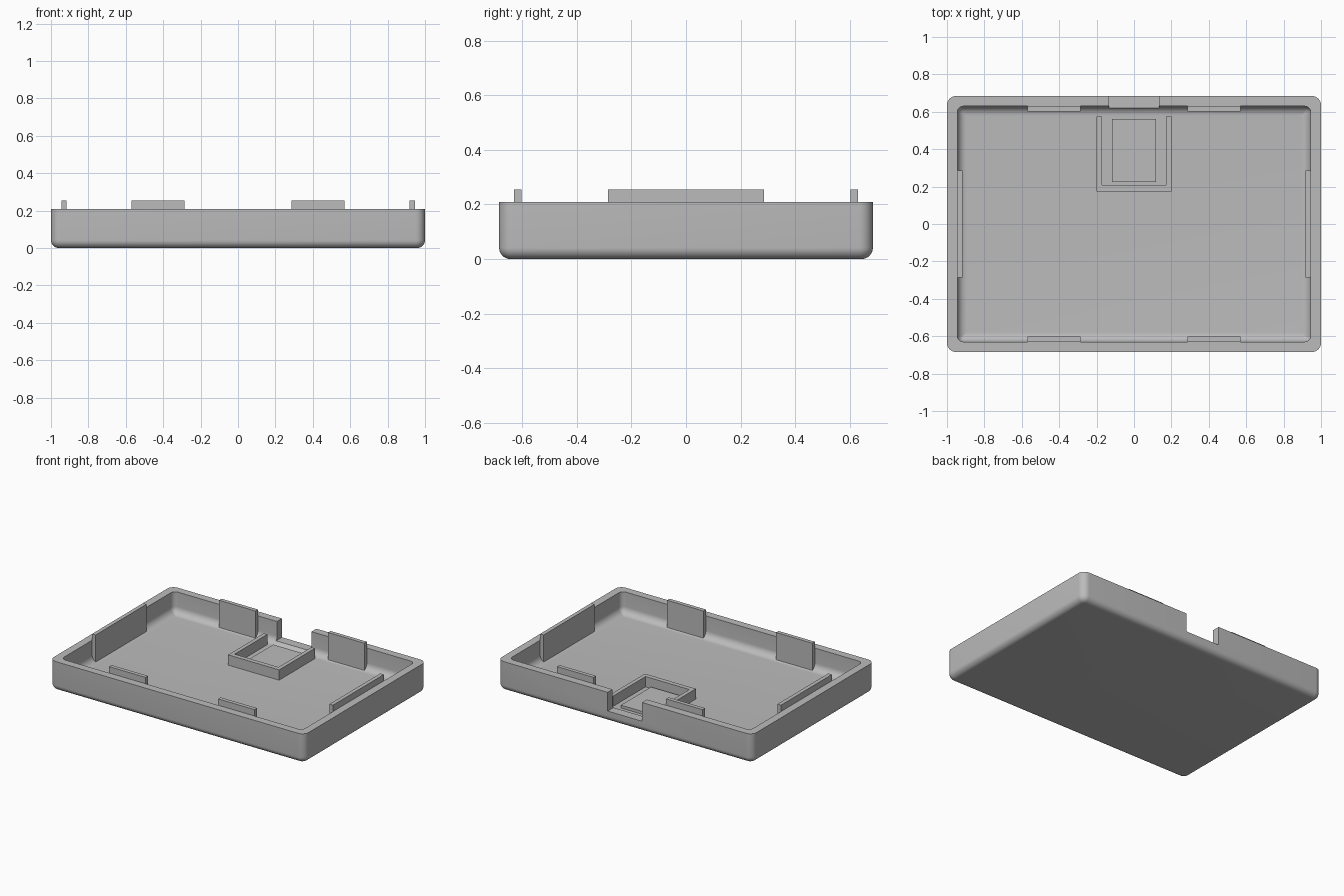
import bpy, bmesh
from math import sin, cos, pi

if "Cube" in bpy.data.objects:
    bpy.data.objects.remove(bpy.data.objects["Cube"], do_unlink=True)

grey = bpy.data.materials.new("plain grey")
grey.use_nodes = True
COLOUR = (0.5, 0.5, 0.5, 1)
grey.diffuse_color = COLOUR
grey.node_tree.nodes["Principled BSDF"].inputs["Base Color"].default_value = COLOUR

HX, HY, RIM = 1.0, 0.685, 0.21      # outer half sizes and rim height
IX, IY, FLOOR = 0.945, 0.63, 0.057  # cavity half sizes and floor height
TAB_TOP = 0.255
STEPS = 8


def add_object(name, bm):
    bmesh.ops.recalc_face_normals(bm, faces=bm.faces[:])
    mesh = bpy.data.meshes.new(name)
    bm.to_mesh(mesh)
    bm.free()
    mesh.materials.append(grey)
    obj = bpy.data.objects.new(name, mesh)
    bpy.context.collection.objects.link(obj)
    return obj


def box(name, x, y, z):
    """Box from (low, high) pairs."""
    bm = bmesh.new()
    bmesh.ops.create_cube(bm, size=1)
    for v in bm.verts:
        v.co = [(a + b) / 2 + c * (b - a) for c, (a, b) in zip(v.co, (x, y, z))]
    return add_object(name, bm)


def rounded_ring(bm, hx, hy, r, z):
    """Ring of vertices around a rounded rectangle."""
    ring = []
    for quarter, (sx, sy) in enumerate(((1, 1), (-1, 1), (-1, -1), (1, -1))):
        for i in range(STEPS + 1):
            a = (quarter + i / STEPS) * pi / 2
            ring.append(bm.verts.new((sx * (hx - r) + r * cos(a),
                                      sy * (hy - r) + r * sin(a), z)))
    return ring


def fillet_rings(bm, hx, hy, corner, radius, bottom):
    """Rings of a rounded bottom edge, from the flat base up to the wall."""
    rings = []
    for i in range(STEPS + 1):
        a = i / STEPS * pi / 2
        inset = radius * (1 - sin(a))
        rings.append(rounded_ring(bm, hx - inset, hy - inset,
                                  max(corner - inset, 0.004),
                                  bottom + radius * (1 - cos(a))))
    return rings


# Tray shell: outside up to the rim, then inside down to the floor
bm = bmesh.new()
rings = fillet_rings(bm, HX, HY, 0.05, 0.042, 0)
rings.append(rounded_ring(bm, HX, HY, 0.05, RIM))
rings.append(rounded_ring(bm, IX, IY, 0.034, RIM))
rings += reversed(fillet_rings(bm, IX, IY, 0.034, 0.05, FLOOR))
for low, high in zip(rings, rings[1:]):
    for i in range(len(low)):
        j = (i + 1) % len(low)
        bm.faces.new((low[i], low[j], high[j], high[i]))
bm.faces.new(rings[0])
bm.faces.new(rings[-1])
tray = add_object("tray", bm)

# Notch through the back wall
cutter = box("notch_cutter", (-0.135, 0.135), (0.55, 0.8), (0.077, 0.4))
cutter.hide_render = True
cut = tray.modifiers.new("notch", "BOOLEAN")
cut.operation = "DIFFERENCE"
cut.solver = "EXACT"
cut.object = cutter
bpy.context.view_layer.objects.active = tray
tray.select_set(True)
bpy.ops.object.modifier_apply(modifier=cut.name)
bpy.data.objects.remove(cutter, do_unlink=True)
bpy.ops.object.shade_smooth_by_angle(angle=pi / 6)

# Locating tabs standing against the inside walls
for side, s in (("left", 1), ("right", -1)):
    box(side + "_tab", sorted((s * 0.917, s * IX)), (-0.285, 0.285), (0.05, TAB_TOP))
    for end, e in (("front", -1), ("back", 1)):
        box(f"{end}_{side}_tab", sorted((s * 0.285, s * 0.57)),
            sorted((e * 0.602, e * IY)), (0.05, TAB_TOP))

# Three-sided pocket frame, open to the back
outline = [(-0.2, 0.575), (-0.2, 0.175), (0.2, 0.175), (0.2, 0.575),
           (0.172, 0.575), (0.172, 0.208), (-0.172, 0.208), (-0.172, 0.575)]
bm = bmesh.new()
base = bm.faces.new([bm.verts.new((x, y, 0.05)) for x, y in outline])
wall = bmesh.ops.extrude_face_region(bm, geom=[base])["geom"]
bmesh.ops.translate(bm, vec=(0, 0, 0.08),
                    verts=[v for v in wall if isinstance(v, bmesh.types.BMVert)])
add_object("pocket_frame", bm)

# Raised pad inside the pocket
box("pocket_pad", (-0.117, 0.117), (0.225, 0.562), (0.05, 0.077))
